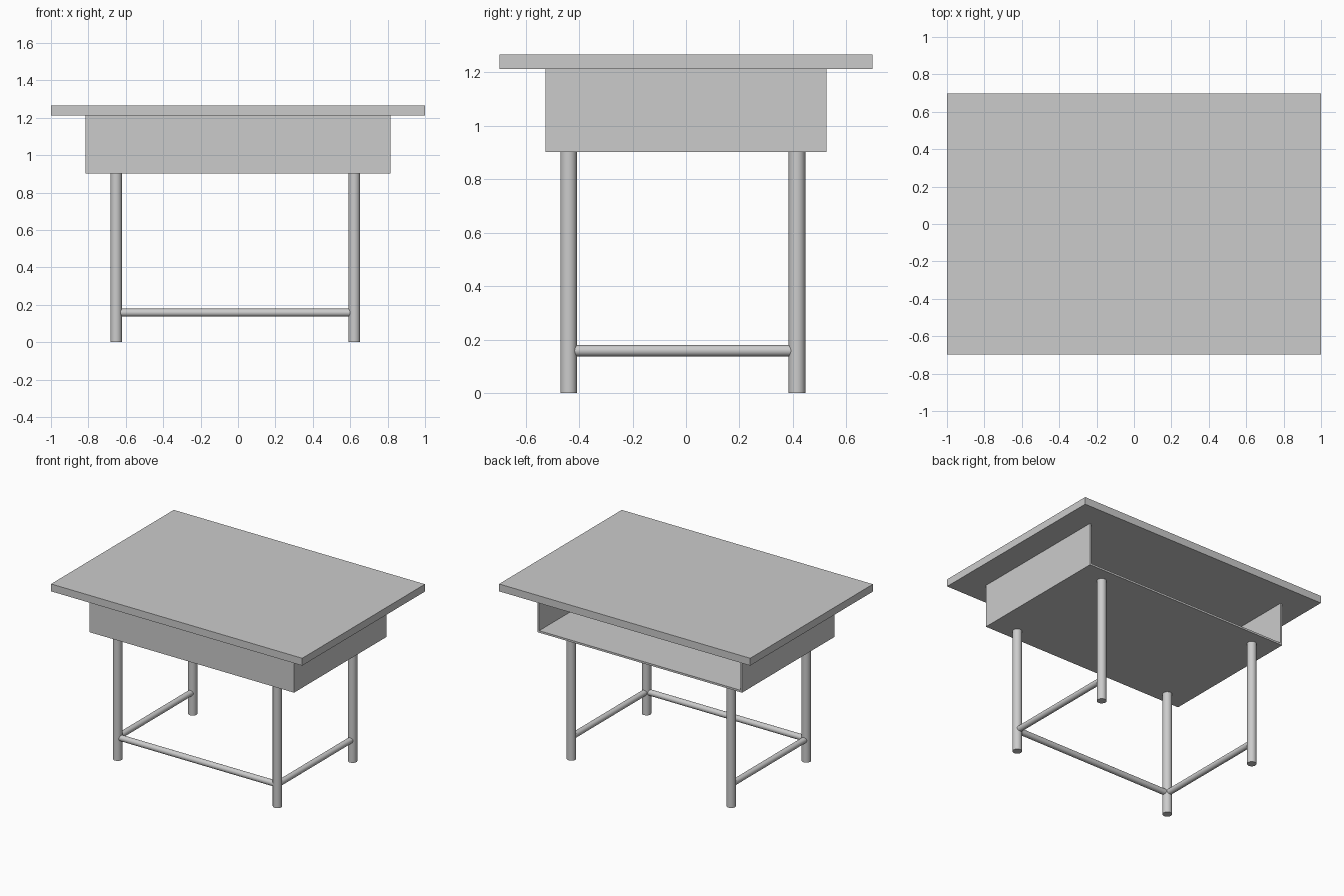
import bpy
import math
from mathutils import Vector

cube = bpy.data.objects.get("Cube")
if cube:
    bpy.data.objects.remove(cube)

GREY = (0.6, 0.6, 0.6, 1)
grey = bpy.data.materials.new("light_grey")
grey.use_nodes = True
grey.diffuse_color = GREY
grey.node_tree.nodes["Principled BSDF"].inputs["Base Color"].default_value = GREY


def box(name, low, high):
    low, high = Vector(low), Vector(high)
    bpy.ops.mesh.primitive_cube_add(size=1, location=(low + high) / 2)
    obj = bpy.context.object
    obj.name = name
    obj.scale = high - low
    bpy.ops.object.transform_apply(location=False, rotation=False, scale=True)
    obj.data.materials.append(grey)


def tube(name, start, end, radius):
    start, end = Vector(start), Vector(end)
    axis = end - start
    bpy.ops.mesh.primitive_cylinder_add(
        vertices=32, radius=radius, depth=axis.length, location=(start + end) / 2,
        rotation=axis.to_track_quat("Z", "Y").to_euler())
    obj = bpy.context.object
    obj.name = name
    obj.data.materials.append(grey)
    bpy.ops.object.shade_smooth_by_angle(angle=math.radians(40))


# Desktop slab
TOP_LOW, TOP_HIGH = 1.212, 1.265
box("desktop", (-1, -0.698, TOP_LOW), (1, 0.698, TOP_HIGH))

# Storage tray under the desktop, open at the back
W, D, BASE, T = 0.815, 0.526, 0.902, 0.014
box("tray_floor", (-W, -D, BASE), (W, D, BASE + T))
box("tray_front", (-W + T, -D, BASE + T), (W - T, -D + T, TOP_LOW))
box("tray_side_right", (-W, -D, BASE + T), (-W + T, D, TOP_LOW))
box("tray_side_left", (W - T, -D, BASE + T), (W, D, TOP_LOW))

# Round legs, with a low stretcher on each side
LEG_X = {"right": -0.651, "left": 0.622}
LEG_Y = {"front": -0.439, "back": 0.415}
BAR_Z, BAR_R = 0.158, 0.021
for side, x in LEG_X.items():
    for end, y in LEG_Y.items():
        tube(f"leg_{end}_{side}", (x, y, 0), (x, y, BASE), 0.031)
    tube(f"stretcher_{side}", (x, LEG_Y["front"], BAR_Z), (x, LEG_Y["back"], BAR_Z), BAR_R)

# Front stretcher
tube("stretcher_front", (LEG_X["right"], LEG_Y["front"], BAR_Z),
     (LEG_X["left"], LEG_Y["front"], BAR_Z), BAR_R)
